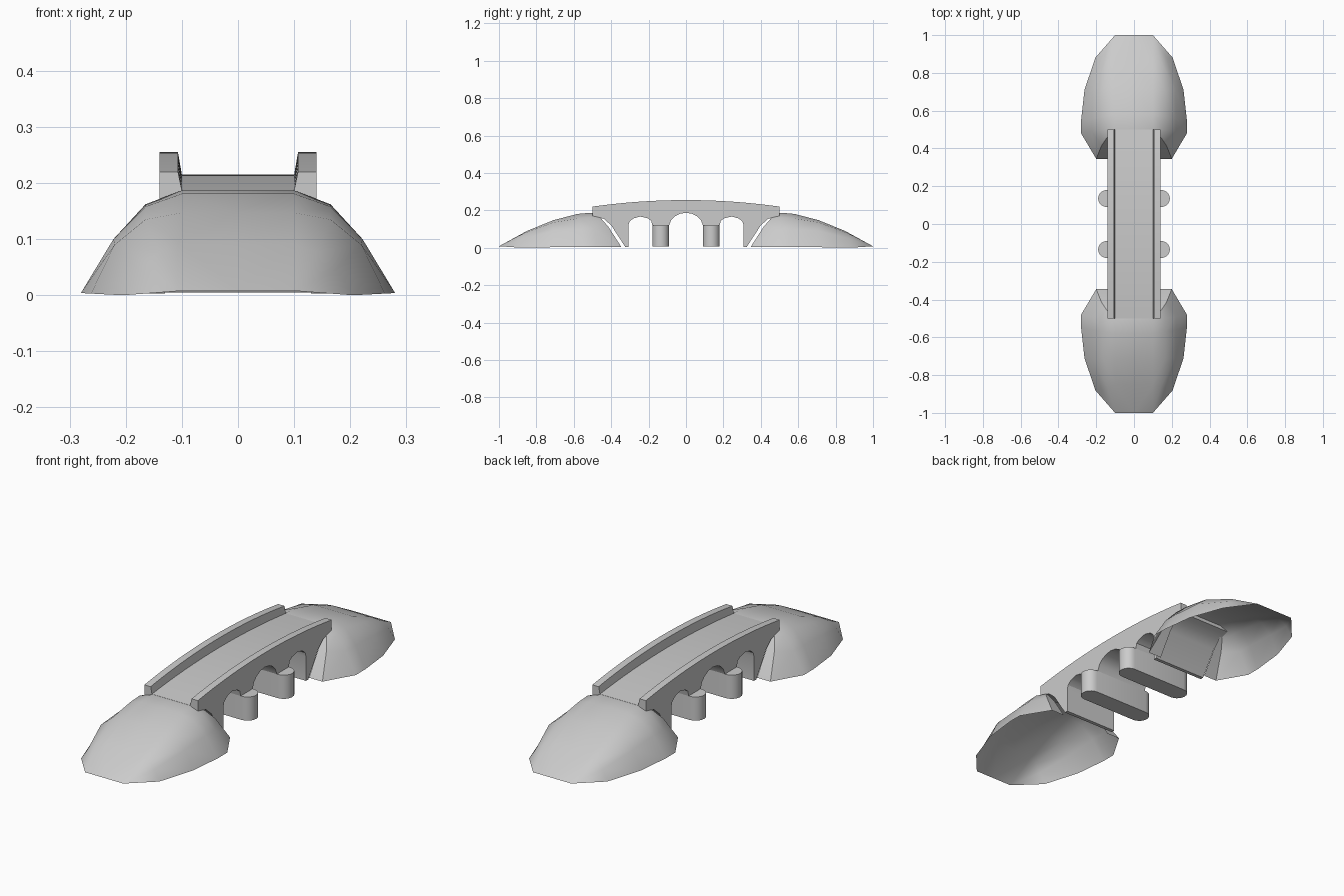
import bpy, bmesh, math

if "Cube" in bpy.data.objects:
    bpy.data.objects.remove(bpy.data.objects["Cube"])


def make_object(name, verts, faces, outward_up=False, smooth=30):
    bm = bmesh.new()
    vs = [bm.verts.new(v) for v in verts]
    for f in faces:
        bm.faces.new([vs[i] for i in f])
    bmesh.ops.remove_doubles(bm, verts=bm.verts[:], dist=0.0005)
    bmesh.ops.recalc_face_normals(bm, faces=bm.faces[:])
    if outward_up and sum(f.normal.z for f in bm.faces) < 0:
        bmesh.ops.reverse_faces(bm, faces=bm.faces[:])
    me = bpy.data.meshes.new(name)
    bm.to_mesh(me)
    bm.free()
    ob = bpy.data.objects.new(name, me)
    bpy.context.collection.objects.link(ob)
    bpy.ops.object.select_all(action='DESELECT')
    ob.select_set(True)
    bpy.context.view_layer.objects.active = ob
    bpy.ops.object.shade_smooth_by_angle(angle=math.radians(smooth))
    return ob


def prism(name, loop_a, loop_b):
    n = len(loop_a)
    faces = [list(range(n)), list(range(n, 2 * n))]
    faces += [[i, (i + 1) % n, n + (i + 1) % n, n + i] for i in range(n)]
    return make_object(name, loop_a + loop_b, faces)


def mirror(ob, x, y):
    m = ob.modifiers.new("mirror", 'MIRROR')
    m.use_axis = (x, y, False)


def deck_z(y):
    return 0.215 - 0.112 * y * y


def rail_z(y):
    return 0.255 - 0.14 * y * y


N = 16
ys = [-0.5 + i / N for i in range(N + 1)]

# bridge body: arched side profile spanning the full width
half = [(0.032, 0.182), (0.06, 0.168), (0.08, 0.147), (0.09, 0.12),
        (0.18, 0.12), (0.186, 0.145), (0.205, 0.158), (0.245, 0.167),
        (0.283, 0.156), (0.302, 0.14), (0.308, 0.12), (0.308, 0.005),
        (0.325, 0.005), (0.40, 0.12), (0.44, 0.155), (0.5, 0.17)]
profile = [(y, deck_z(y)) for y in ys]
profile += half[::-1] + [(0, 0.187)] + [(-y, z) for y, z in half]
prism("bridge_body", [(-0.14, y, z) for y, z in profile],
      [(0.14, y, z) for y, z in profile])

# parapets with a slightly slanted inner face
verts, faces = [], []
for y in ys:
    d, t = deck_z(y), rail_z(y)
    verts += [(0.10, y, d), (0.107, y, t), (0.14, y, t), (0.14, y, d)]
for i in range(N):
    for k in range(3):
        a = 4 * i + k
        faces.append([a, a + 1, a + 5, a + 4])
faces += [[0, 1, 2, 3], [4 * N + k for k in range(4)]]
mirror(make_object("parapet", verts, faces, True), True, False)

# piers with rounded ends
pier = []
for side in (1, -1):
    for i in range(11):
        a = -math.pi / 2 + math.pi * i / 10
        pier.append((side * (0.145 + 0.045 * math.cos(a)),
                     0.135 + side * 0.045 * math.sin(a)))
mirror(prism("pier", [(x, y, 0.008) for x, y in pier],
             [(x, y, 0.12) for x, y in pier]), False, True)

# earth ramps: open shells lofted from the roadway down to the ground outline
A = (0.1, 1.0, 0.008)
stations = [
    [A, A, A, A],
    [(0.1, 0.85, 0.09), (0.14, 0.865, 0.078), (0.175, 0.875, 0.047), (0.205, 0.88, 0.0)],
    [(0.1, 0.71, 0.147), (0.165, 0.71, 0.135), (0.22, 0.71, 0.09), (0.262, 0.71, 0.003)],
    [(0.1, 0.58, 0.181), (0.165, 0.57, 0.158), (0.222, 0.56, 0.1), (0.28, 0.55, 0.004)],
    [(0.1, 0.51, 0.187), (0.165, 0.5, 0.162), (0.222, 0.49, 0.1), (0.28, 0.48, 0.004)],
    [(0.1, 0.48, 0.185), (0.145, 0.455, 0.158), (0.172, 0.415, 0.112), (0.2, 0.345, 0.003)],
    [(0.1, 0.48, 0.185), (0.13, 0.455, 0.158), (0.13, 0.415, 0.112), (0.13, 0.345, 0.003)],
]
verts, faces = [], []
for s in stations:
    verts += [(0, s[0][1], s[0][2])] + s
for i in range(len(stations) - 1):
    for k in range(4):
        if i == 5 and k == 0:
            continue
        quad = [5 * i + k, 5 * i + k + 1, 5 * i + k + 6, 5 * i + k + 5]
        kept = []
        for q in quad:
            if all(verts[q] != verts[p] for p in kept):
                kept.append(q)
        if len(kept) > 2:
            faces.append(kept)
mirror(make_object("ramp", verts, faces, True, 40), True, True)
